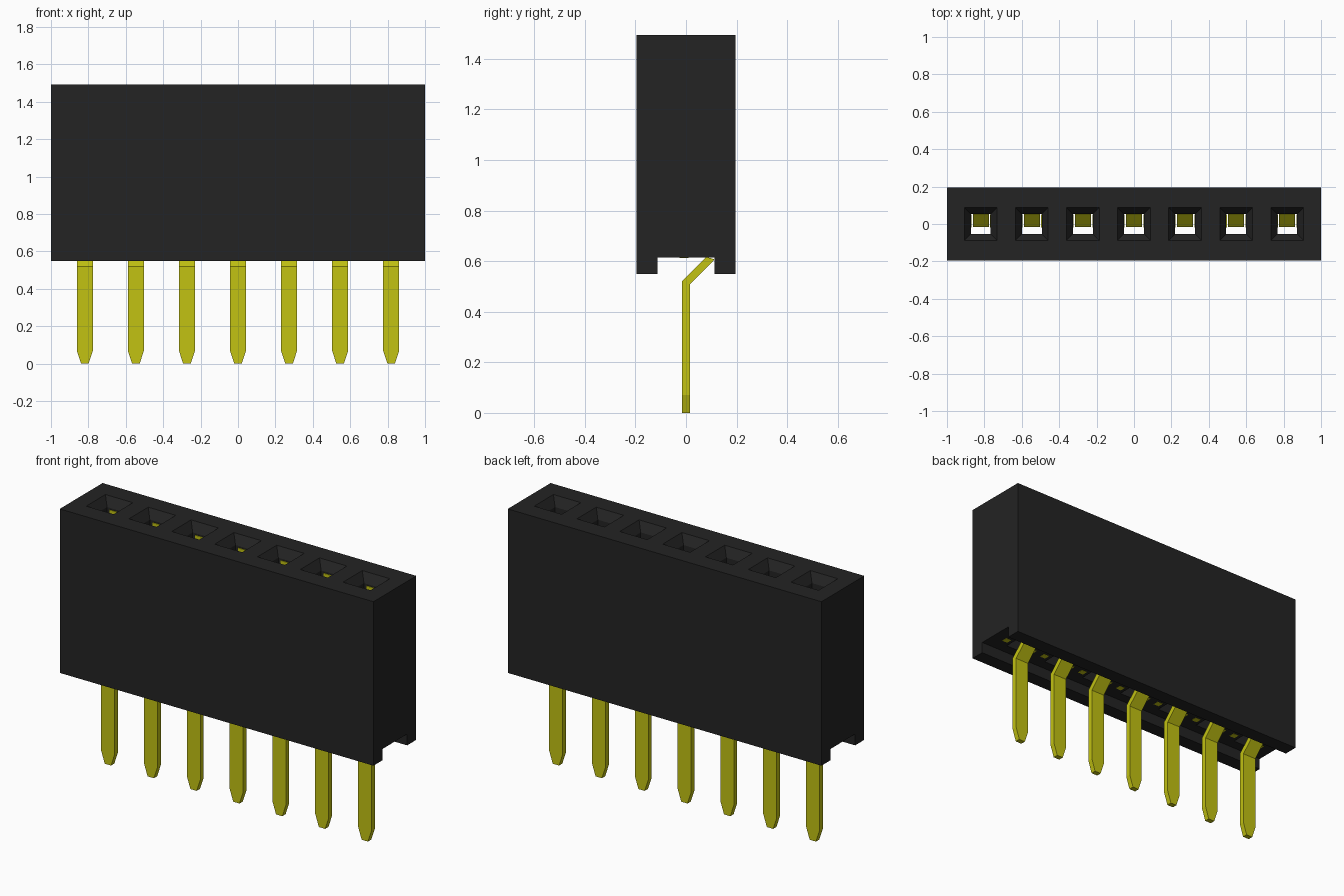
import bpy, bmesh

old = bpy.data.objects.get("Cube")
if old:
    bpy.data.objects.remove(old, do_unlink=True)

PITCH = 0.273
PINS = [(i - 3) * PITCH for i in range(7)]
TOP, BASE, CEILING = 1.494, 0.549, 0.614


def material(name, colour):
    mat = bpy.data.materials.new(name)
    mat.use_nodes = True
    mat.diffuse_color = colour
    node = next(n for n in mat.node_tree.nodes if n.type == 'BSDF_PRINCIPLED')
    node.inputs["Base Color"].default_value = colour
    return mat


black = material("black_plastic", (0.017, 0.017, 0.017, 1))
gold = material("gold_metal", (0.54, 0.54, 0.006, 1))


def loft(bm, rings):
    """Join equal-sized rings of points with quads and cap both ends."""
    loops = [[bm.verts.new(p) for p in ring] for ring in rings]
    n = len(loops[0])
    faces = [bm.faces.new(loops[0]), bm.faces.new(loops[-1])]
    for a, b in zip(loops, loops[1:]):
        for i in range(n):
            j = (i + 1) % n
            faces.append(bm.faces.new((a[i], a[j], b[j], b[i])))
    bmesh.ops.recalc_face_normals(bm, faces=faces)


def rect(x, hx, y0, y1, z0, z1=None):
    """Four-point ring; z0 at the front edge and z1 at the back edge."""
    z1 = z0 if z1 is None else z1
    return [(x - hx, y0, z0), (x + hx, y0, z0), (x + hx, y1, z1), (x - hx, y1, z1)]


def box(bm, x, hx, y0, y1, z0, z1):
    loft(bm, [rect(x, hx, y0, y1, z0), rect(x, hx, y0, y1, z1)])


def finish(name, bm, mat):
    mesh = bpy.data.meshes.new(name)
    bm.to_mesh(mesh)
    bm.free()
    mesh.materials.append(mat)
    obj = bpy.data.objects.new(name, mesh)
    bpy.context.scene.collection.objects.link(obj)
    return obj


# Housing with a channel along its underside
half = [(0.112, CEILING), (0.112, BASE), (0.195, BASE), (0.195, TOP)]
outline = half + [(-y, z) for y, z in reversed(half)]
bm = bmesh.new()
loft(bm, [[(x, y, z) for y, z in outline] for x in (-1, 1)])
housing = finish("housing", bm, black)

# Square sockets with funnel mouths, cut right through
bm = bmesh.new()
for x in PINS:
    loft(bm, [rect(x, h, -h, h, z) for h, z in
              ((0.053, 0.58), (0.053, TOP - 0.05), (0.0875, TOP), (0.0875, TOP + 0.05))])
cutter = finish("socket_cutter", bm, black)
cutter.hide_render = True
mod = housing.modifiers.new("sockets", 'BOOLEAN')
mod.operation = 'DIFFERENCE'
mod.solver = 'EXACT'
mod.object = cutter
bpy.context.view_layer.objects.active = housing
bpy.ops.object.modifier_apply(modifier=mod.name)
bpy.data.objects.remove(cutter, do_unlink=True)

# Flat pins: tapered tip, straight leg, bend towards the back
for k, x in enumerate(PINS):
    bm = bmesh.new()
    loft(bm, [rect(x, 0.02, -0.015, 0.015, 0),
              rect(x, 0.043, -0.015, 0.015, 0.07),
              rect(x, 0.043, -0.015, 0.015, 0.521, 0.507),
              rect(x, 0.043, 0.08, 0.113, 0.617, 0.607)])
    finish(f"pin_{k + 1}", bm, gold)

    # Spring contact inside the socket, with feet flush in the channel
    bm = bmesh.new()
    box(bm, x, 0.035, 0.049, 0.06, CEILING + 0.01, TOP - 0.06)
    for side in (-1, 1):
        box(bm, x + side * 0.054, 0.004, -0.02, 0.05, CEILING + 0.01, 1.1)
        box(bm, x + side * 0.092, 0.018, -0.025, 0.01, CEILING - 0.001, CEILING + 0.05)
    finish(f"contact_{k + 1}", bm, gold)
